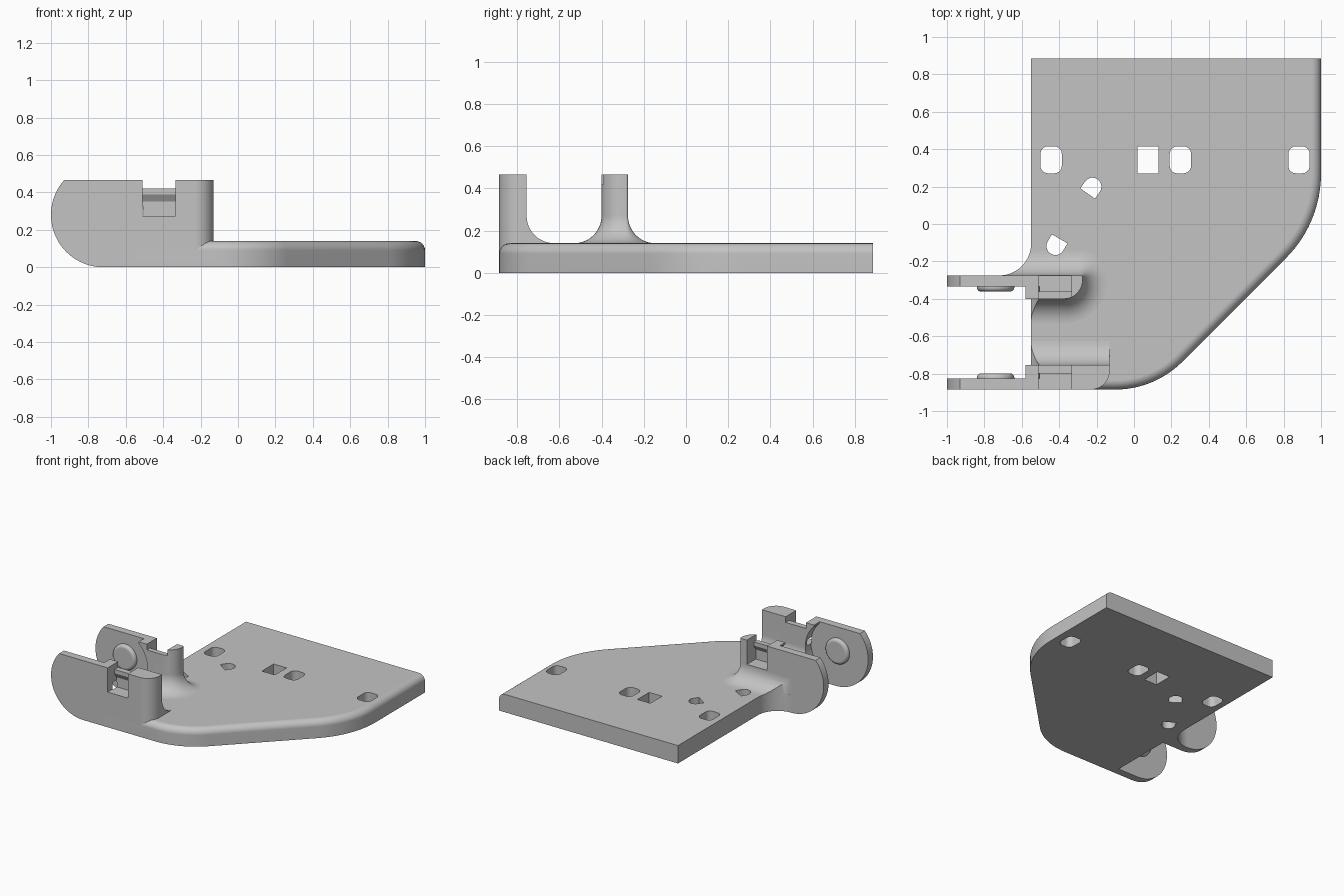
import bpy, bmesh
from math import sin, cos, pi, radians
from mathutils import Vector

if "Cube" in bpy.data.objects:
    bpy.data.objects.remove(bpy.data.objects["Cube"])

grey = bpy.data.materials.new("plain grey")
grey.use_nodes = True
grey.diffuse_color = (0.55, 0.55, 0.55, 1)
grey.node_tree.nodes["Principled BSDF"].inputs["Base Color"].default_value = (0.55, 0.55, 0.55, 1)

TOP, ARM_TOP = 0.14, 0.465       # plate top, arm top
FRONT, BACK = -0.885, 0.885
MID = -0.58                      # mirror plane between the two arms
PIVOT = (-0.74, 0.28)


def arc(cx, cy, r, a0, a1, n=12):
    return [(cx + r * cos(radians(a0 + (a1 - a0) * i / n)),
             cy + r * sin(radians(a0 + (a1 - a0) * i / n))) for i in range(n + 1)]


def loft(name, rings):
    """Skin a stack of equal-length closed rings and cap both ends."""
    bm = bmesh.new()
    loops = [[bm.verts.new(p) for p in ring] for ring in rings]
    n = len(loops[0])
    for a, b in zip(loops, loops[1:]):
        for i in range(n):
            j = (i + 1) % n
            bm.faces.new((a[i], a[j], b[j], b[i]))
    bm.faces.new(loops[0])
    bm.faces.new(loops[-1])
    bmesh.ops.recalc_face_normals(bm, faces=bm.faces)
    mesh = bpy.data.meshes.new(name)
    bm.to_mesh(mesh)
    bm.free()
    mesh.materials.append(grey)
    ob = bpy.data.objects.new(name, mesh)
    bpy.context.collection.objects.link(ob)
    return ob


def prism(name, pts, axis, lo, hi):
    """Extrude a 2D outline along one axis."""
    place = {"x": lambda p, h: (h, p[0], p[1]),
             "y": lambda p, h: (p[0], h, p[1]),
             "z": lambda p, h: (p[0], p[1], h)}[axis]
    return loft(name, [[place(p, h) for p in pts] for h in (lo, hi)])


def finish(ob, cutters=()):
    """Apply the cuts, then shade smooth with sharp edges."""
    bpy.ops.object.select_all(action="DESELECT")
    bpy.context.view_layer.objects.active = ob
    ob.select_set(True)
    for c in cutters:
        m = ob.modifiers.new("cut", "BOOLEAN")
        m.operation, m.solver, m.object = "DIFFERENCE", "EXACT", c
        bpy.ops.object.modifier_apply(modifier=m.name)
    bpy.ops.object.shade_smooth_by_angle(angle=radians(30))
    m = ob.modifiers.new("even shading", "WEIGHTED_NORMAL")
    m.keep_sharp = True


# Plate with a rounded upper edge along the right, diagonal and front sides
def plate_outline(d):
    return ([(-0.55, BACK), (-0.55, FRONT + d)]
            + arc(-0.1, FRONT + 0.507, 0.507 - d, -90, -45)
            + arc(0.36, 0.27, 0.64 - d, -45, 0)
            + [(1 - d, BACK)])


edge = [(0, 0)] + [(0.05 * (1 - cos(t)), TOP - 0.05 + 0.05 * sin(t))
                   for t in [i * pi / 12 for i in range(7)]]
plate = loft("plate", [[(x, y, z) for x, y in plate_outline(d)] for d, z in edge])


# Holes through the plate
def rounded_slot(cx, cy, w, h, r):
    pts = []
    for k, (sx, sy) in enumerate(((1, 1), (-1, 1), (-1, -1), (1, -1))):
        pts += arc(cx + sx * (w - r), cy + sy * (h - r), r, 90 * k, 90 * k + 90, 6)
    return pts


def d_hole(cx, cy, angle):
    r = 0.048
    pts = arc(0, 0, r, 90, 270, 10) + [(0.045, -r), (0.045, r)]
    ca, sa = cos(radians(angle)), sin(radians(angle))
    return [(cx + x * ca - y * sa, cy + x * sa + y * ca) for x, y in pts]


outlines = [rounded_slot(x, 0.343, 0.057, 0.072, 0.04) for x in (-0.443, 0.248, 0.882)]
outlines += [[(0.018, 0.27), (0.13, 0.27), (0.13, 0.415), (0.018, 0.415)],
             d_hole(-0.222, 0.2, 235), d_hole(-0.42, -0.118, 60)]
holes = [prism("hole_cutter", o, "z", -0.1, 0.3) for o in outlines]
finish(plate, holes)

# Cutters for the gap between the arms, the pivot clearance and the gusset curve
gap = prism("gap_cutter", [(-1.1, -0.1), (-0.55, -0.1), (-0.55, TOP), (-0.58, TOP),
                           (-0.58, 0.6), (-1.1, 0.6)], "y", -0.825, -0.335)
clearance = prism("clearance_cutter", arc(*PIVOT, 0.235, 0, 354, 59), "y", -0.825, -0.335)
sweep = prism("sweep_cutter", arc(-0.72, -0.105, 0.17, 0, 354, 59), "z", -0.1, 0.6)

# Snap-in notch, one per arm
notch_pts = [(-0.95, 0.275), (-0.775, 0.275), (-0.775, 0.35), (-0.80, 0.39),
             (-0.80, 0.42), (-0.70, 0.42), (-0.70, 0.55), (-0.95, 0.55)]
front_notch = prism("front_notch_cutter", notch_pts, "x", -0.51, -0.335)
back_notch = prism("back_notch_cutter", [(2 * MID - y, z) for y, z in notch_pts],
                   "x", -0.51, -0.335)

# Thin pivot arms
side = arc(-0.72, 0.28, 0.28, 138.6, 270, 32) + [(-0.3, 0), (-0.3, ARM_TOP)]
for name, lo, hi, notch in (("front_arm", FRONT, -0.825, front_notch),
                            ("back_arm", -0.335, -0.275, back_notch)):
    finish(prism(name, side, "y", lo, hi), [notch])

# Thick posts flowing into the plate with a concave fillet
R = 0.13
fillet = [(R, 0.05)] + [(R * (1 - sin(t)), TOP + R * (1 - cos(t)))
                        for t in [i * pi / 24 for i in range(13)]] + [(0, ARM_TOP)]


def front_footprint(d):
    return ([(-0.72, FRONT)] + arc(-0.23, FRONT + 0.1, 0.1, -90, 0)
            + [(-0.13, -0.755 + d), (-0.72, -0.755 + d)])


def back_footprint(d):
    return ([(-0.72, -0.40 - d)] + arc(-0.375, -0.30, 0.1 + d, -90, 0)
            + arc(-0.285, -0.285, 0.01 + d, 0, 90) + [(-0.72, -0.275 + d)])


for name, shape, cuts in (
        ("front_post", front_footprint, [gap, clearance, front_notch]),
        ("back_post", back_footprint, [gap, clearance, sweep, back_notch])):
    post = loft(name, [[(x, y, z) for x, y in shape(d)] for d, z in fillet])
    finish(post, cuts + (holes[-1:] if name == "back_post" else []))

# Curved gusset joining the back arm to the plate
gusset = arc(-0.72, -0.105, 0.17, -90, 0, 16) + [(-0.52, -0.105), (-0.52, -0.3), (-0.72, -0.3)]
finish(prism("gusset", gusset, "z", 0, TOP))

# Rounded pivot bosses facing each other
for name, y0, s in (("front_boss", -0.83, 1), ("back_boss", -0.33, -1)):
    steps = [(0.1, 0), (0.1, 0.01)] + [(0.075 + 0.025 * cos(t), 0.01 + 0.022 * sin(t))
                                       for t in [i * pi / 12 for i in range(1, 7)]]
    finish(loft(name, [[(x, y0 + s * h, z) for x, z in arc(*PIVOT, r, 0, 352.5, 47)]
                       for r, h in steps]))

# Remove the helpers
for c in holes + [gap, clearance, sweep, front_notch, back_notch]:
    bpy.data.objects.remove(c)
